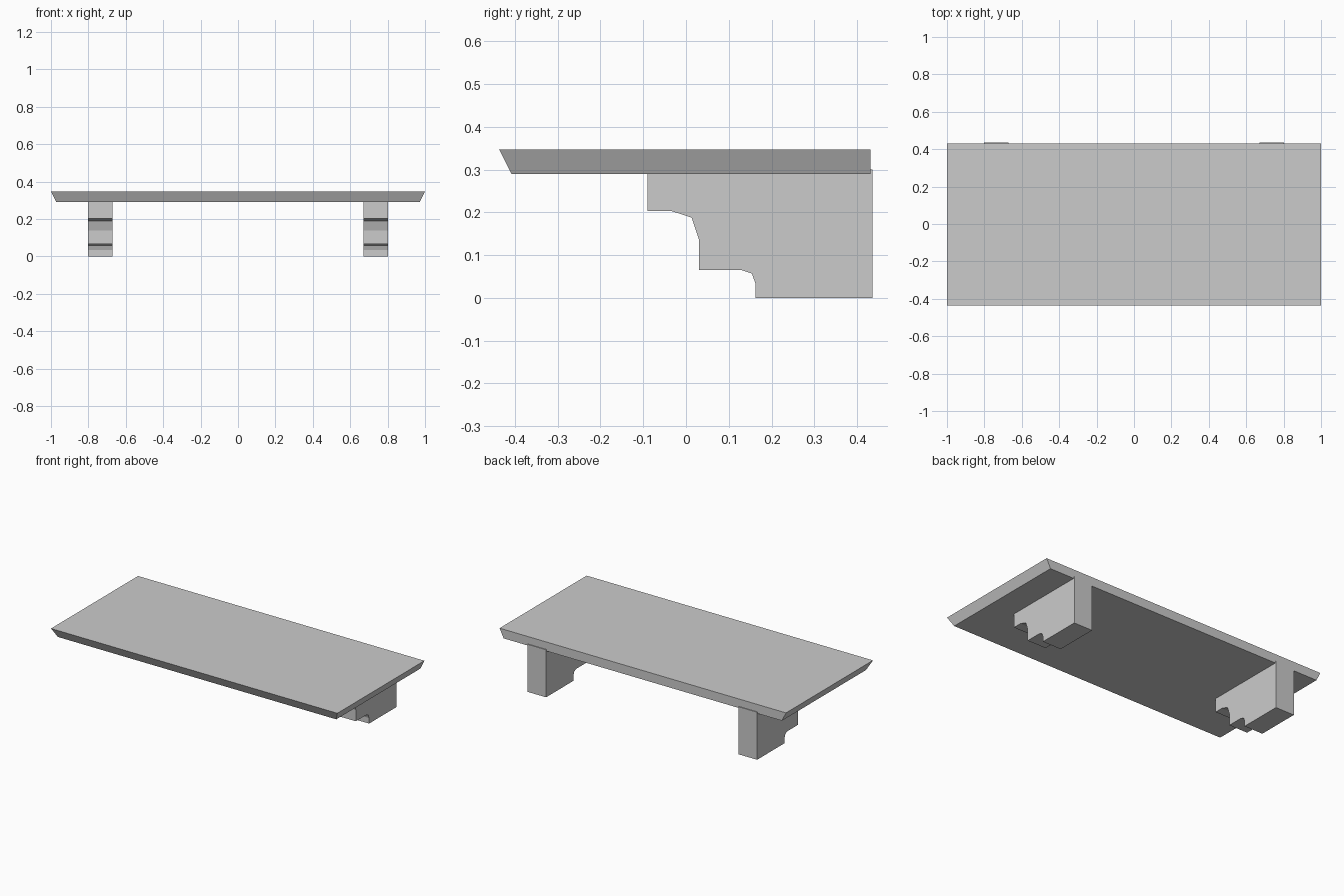
import bpy, bmesh

if "Cube" in bpy.data.objects:
    bpy.data.objects.remove(bpy.data.objects["Cube"])


def make_object(name, verts, faces):
    mesh = bpy.data.meshes.new(name)
    mesh.from_pydata(verts, [], faces)
    bm = bmesh.new()
    bm.from_mesh(mesh)
    bmesh.ops.recalc_face_normals(bm, faces=bm.faces)
    bm.to_mesh(mesh)
    bm.free()
    obj = bpy.data.objects.new(name, mesh)
    bpy.context.collection.objects.link(obj)
    return obj


def loft(name, ring_a, ring_b):
    """Join two matching rings into a closed solid."""
    n = len(ring_a)
    sides = [(i, (i + 1) % n, n + (i + 1) % n, n + i) for i in range(n)]
    caps = [tuple(range(n)), tuple(range(n, 2 * n))]
    return make_object(name, ring_a + ring_b, sides + caps)


def rectangle(half_x, front, back, z):
    return [(-half_x, front, z), (half_x, front, z),
            (half_x, back, z), (-half_x, back, z)]


# Shelf board: bevelled on the front and both ends, flush at the back
loft("shelf_board",
     rectangle(0.972, -0.408, 0.431, 0.29),
     rectangle(1.0, -0.437, 0.431, 0.347))

# Stepped bracket profile (y, z), with small faceted curves
profile = [(0.436, 0.0), (0.162, 0.0), (0.162, 0.035), (0.154, 0.057),
           (0.130, 0.065), (0.030, 0.065), (0.030, 0.137), (0.013, 0.188),
           (-0.033, 0.203), (-0.090, 0.203), (-0.090, 0.30), (0.436, 0.30)]

# Mirrored pair of brackets under the shelf
for side, name in ((-1, "left_bracket"), (1, "right_bracket")):
    loft(name,
         [(side * 0.672, y, z) for y, z in profile],
         [(side * 0.802, y, z) for y, z in profile])
